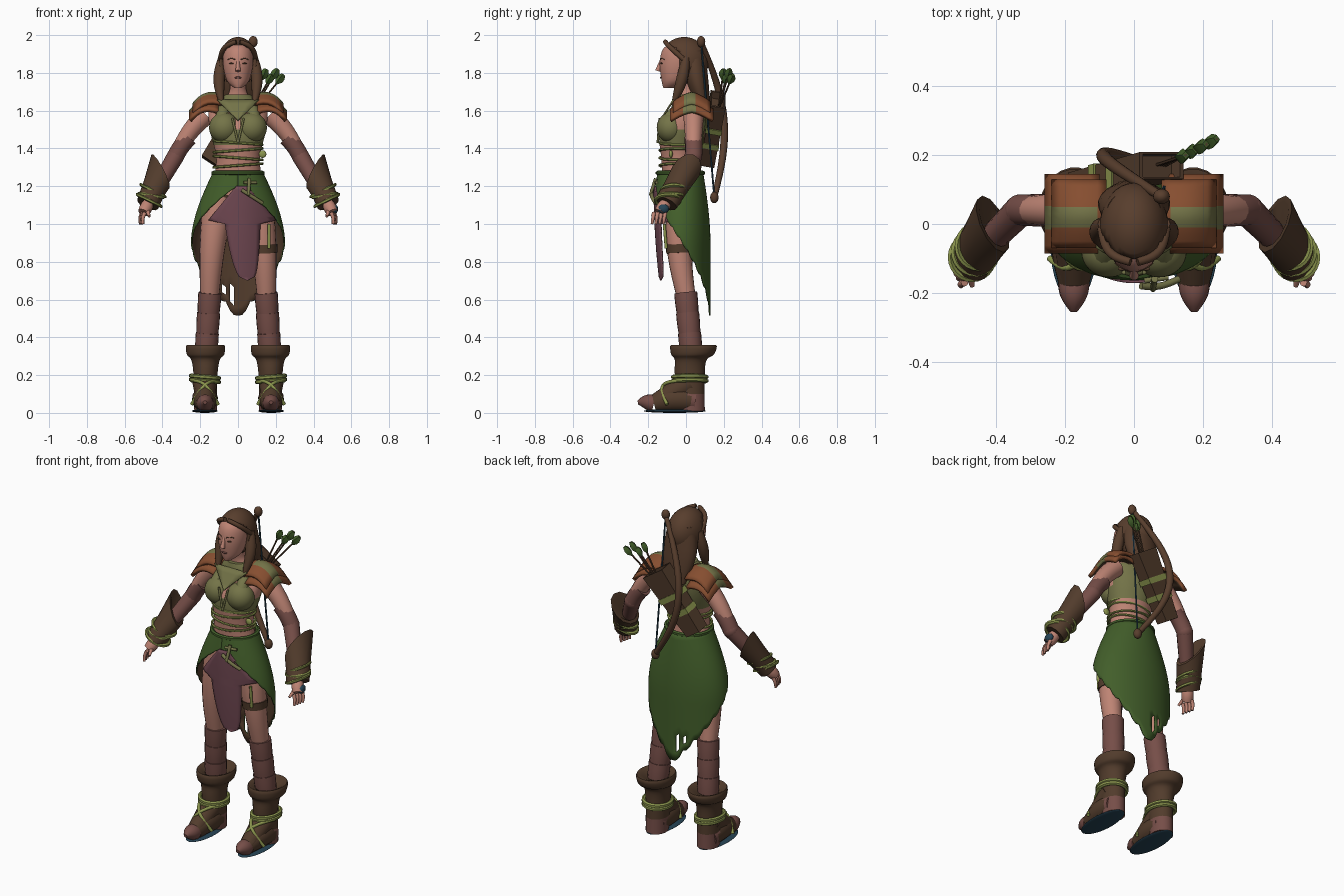
import bpy, bmesh, math
from mathutils import Matrix, Vector

default = bpy.data.objects.get("Cube")
if default:
    bpy.data.objects.remove(default, do_unlink=True)


def make_color(name, *rgb):
    linear = [((channel / 255 + 0.055) / 1.055) ** 2.4 for channel in rgb] + [1]
    mat = bpy.data.materials.new(name)
    mat.use_nodes = True
    mat.diffuse_color = linear
    mat.node_tree.nodes["Principled BSDF"].inputs["Base Color"].default_value = linear
    return mat


skin = make_color("skin", 190, 132, 116)
hair = make_color("brown hair", 88, 62, 45)
leather = make_color("dark leather", 82, 60, 44)
green = make_color("forest green cloth", 66, 94, 42)
olive = make_color("olive cloth", 116, 116, 72)
orange = make_color("orange leather", 134, 78, 48)
mauve = make_color("mauve cloth", 112, 72, 82)
wrap = make_color("reddish wrap", 118, 78, 72)
rope = make_color("green rope", 140, 150, 78)
teal = make_color("dark teal", 38, 68, 85)


def build(name, bm, materials, mirror=False, thick=0, rule=None, inner=0):
    mesh = bpy.data.meshes.new(name)
    bm.to_mesh(mesh)
    bm.free()
    for mat in materials if isinstance(materials, list) else [materials]:
        mesh.materials.append(mat)
    if rule:
        for face in mesh.polygons:
            face.material_index = int(rule(face.center))
    mesh.shade_smooth()
    mesh.set_sharp_from_angle(angle=math.radians(40))
    obj = bpy.data.objects.new(name, mesh)
    bpy.context.collection.objects.link(obj)
    if thick:
        solid = obj.modifiers.new("thickness", "SOLIDIFY")
        solid.thickness, solid.offset, solid.material_offset = thick, -1, inner
    if mirror:
        obj.modifiers.new("mirror", "MIRROR")


def loft(name, rings, materials, sides=16, closed=False, **options):
    """Skin a row of rings, each given as center and two half axes."""
    bm, loops = bmesh.new(), []
    for center, u, v in rings:
        angles = [math.tau * (i + 0.5) / sides for i in range(sides)]
        loops.append([bm.verts.new(center + u * math.cos(a) + v * math.sin(a)) for a in angles])
    pairs = list(zip(loops, loops[1:]))
    if closed:
        pairs.append((loops[-1], loops[0]))
    else:
        bm.faces.new(loops[0])
        bm.faces.new(loops[-1])
    for low, high in pairs:
        for i in range(sides):
            j = (i + 1) % sides
            bm.faces.new((low[i], low[j], high[j], high[i]))
    bmesh.ops.recalc_face_normals(bm, faces=bm.faces)
    build(name, bm, materials, **options)


def body(name, keys, materials, x=0, steps=4, **options):
    """Level ellipses, smoothly blended between keys of z, y, half width, half depth."""
    keys = [Vector(key) for key in keys]
    padded = [keys[0], *keys, keys[-1]]
    blended = []
    for before, a, b, after in zip(padded, padded[1:], padded[2:], padded[3:]):
        for t in (i / steps for i in range(steps)):
            ease = t * t * (3 - 2 * t)
            leave, arrive = t * (1 - t) ** 2, t * t * (t - 1)
            blended.append(a.lerp(b, ease) + (b - before) / 2 * leave + (after - a) / 2 * arrive)
    rings = [(Vector((x, y, z)), Vector((rx, 0, 0)), Vector((0, ry, 0))) for z, y, rx, ry in blended + keys[-1:]]
    loft(name, rings, materials, sides=24, **options)


def limb(name, start, end, r_start, r_end, materials, swell=0, bend=(0, 0, 0), steps=10, sides=14, **options):
    """Round tapered rod that can swell and bend in the middle."""
    start, end, bend = Vector(start), Vector(end), Vector(bend)
    side = (end - start).orthogonal().normalized()
    rings = []
    for t in (i / steps for i in range(steps + 1)):
        arch = math.sin(math.pi * t)
        along = (end - start + bend * math.pi * math.cos(math.pi * t)).normalized()
        u = along.cross(side).normalized()
        radius = r_start + (r_end - r_start) * t + swell * arch
        rings.append((start.lerp(end, t) + bend * arch, u * radius, along.cross(u) * radius))
    loft(name, rings, materials, sides, **options)


def hoop(name, center, rx, ry, radius, mat, tilt=0, **options):
    rings = []
    for a in (math.tau * i / 24 for i in range(24)):
        spoke = Vector((rx * math.cos(a), ry * math.sin(a), tilt * math.cos(a)))
        rings.append((Vector(center) + spoke, spoke.normalized() * radius, Vector((0, 0, radius))))
    loft(name, rings, mat, sides=6, closed=True, **options)


def sheet(name, point, nu, nv, materials, holes=(), **options):
    bm = bmesh.new()
    grid = [[bm.verts.new(point(i / nu, j / nv)) for j in range(nv + 1)] for i in range(nu + 1)]
    for i in range(nu):
        for j in range(nv):
            if (i, j) not in holes:
                bm.faces.new((grid[i][j], grid[i][j + 1], grid[i + 1][j + 1], grid[i + 1][j]))
    build(name, bm, materials, **options)


def ellipsoid(name, center, size, materials, cut=None, **options):
    bm = bmesh.new()
    placed = Matrix.LocRotScale(Vector(center), None, Vector(size))
    bmesh.ops.create_uvsphere(bm, u_segments=32, v_segments=20, radius=1, matrix=placed)
    if cut:
        opening = [face for face in bm.faces if cut(face.calc_center_median())]
        bmesh.ops.delete(bm, geom=opening, context="FACES")
    build(name, bm, materials, **options)


# Joints of the left side
shoulder, elbow = Vector((.17, .04, 1.58)), Vector((.33, .04, 1.36))
wrist, knuckles, fingertips = Vector((.47, -.1, 1.12)), Vector((.5, -.14, 1.06)), Vector((.51, -.15, 1))
hip, knee, ankle = Vector((.1, -.02, 1.14)), Vector((.15, 0, .62)), Vector((.17, .03, .3))
heel, ball, toe = Vector((.175, .05, .065)), Vector((.175, -.17, .05)), Vector((.175, -.255, .055))

# Torso, halter top and scarf
body("torso", [(1.15, -.02, .16, .1), (1.33, -.04, .115, .09), (1.5, -.02, .15, .12), (1.62, .02, .15, .08),
               (1.69, .01, .05, .05), (1.8, -.02, .05, .05)], [skin, olive],
     rule=lambda c: 1.42 < c.z < 1.61 and (c.y > 0 or c.z < 1.5))
ellipsoid("bust", (.073, -.08, 1.51), (.08, .075, .08), olive, mirror=True)
limb("halter_straps", (.085, -.095, 1.54), (.07, .04, 1.64), .04, .02, olive, bend=(0, -.01, .02), mirror=True)
body("neck_scarf", [(1.61, .01, .11, .09), (1.65, .01, .1, .08), (1.685, 0, .065, .062)], olive)
sheet("scarf_point", lambda u, v: ((u - .5) * .22 * (1 - v), -.07 - .07 * v, 1.66 - .11 * v), 4, 4, olive, thick=.01)
for k in range(4):
    hoop(f"waist_cord_{k}", (0, -.04, 1.31 + .04 * k), .13, .1, .007, rope, tilt=.01 * (-1) ** k)
ellipsoid("cord_knot", (.13, -.08, 1.37), (.02, .01, .02), rope)
limb("bust_lacing", (-.03, -.14, 1.56), (0, -.15, 1.43), .006, .006, olive, mirror=True)

# Head and face
body("head", [(1.72, -.09, .02, .03), (1.76, -.06, .06, .07), (1.85, -.04, .08, .1), (1.93, -.03, .07, .09),
              (1.97, -.02, .02, .03)], skin)
limb("nose", (0, -.13, 1.87), (0, -.15, 1.81), .007, .014, skin)
ellipsoid("eyes", (.033, -.13, 1.85), (.014, .006, .004), leather, mirror=True)
limb("eyebrows", (.015, -.135, 1.87), (.055, -.114, 1.87), .003, .002, hair, bend=(0, -.003, .006), mirror=True)
ellipsoid("lips", (0, -.13, 1.775), (.018, .008, .006), wrap)

# Hair
ellipsoid("hair_cap", (0, -.01, 1.86), (.1, .13, .13), hair, thick=.015,
          cut=lambda c: c.y < -.025 and c.z < 1.95 - 4 * c.x ** 2)
body("back_hair", [(1.92, .03, .08, .07), (1.75, .06, .105, .06), (1.59, .1, .065, .03)], hair)
limb("front_locks", (.085, 0, 1.88), (.085, -.07, 1.63), .02, .008, hair, swell=.016, bend=(.015, .01, 0), mirror=True)
limb("temple_braids", (.01, -.11, 1.965), (.093, -.01, 1.87), .012, .014, hair, bend=(.02, -.02, .015), mirror=True)

# Arms, sleeves and hands
limb("upper_arms", shoulder, elbow, .055, .038, skin, bend=(.01, 0, .01), mirror=True)
limb("forearms", elbow, wrist, .038, .026, skin, mirror=True)
limb("upper_sleeves", shoulder.lerp(elbow, .55), elbow, .047, .046, wrap, bend=(.004, 0, .004), mirror=True)
limb("lower_sleeves", elbow, elbow.lerp(wrist, .6), .046, .04, wrap, mirror=True)
ellipsoid("elbow_folds", elbow, (.046, .046, .046), wrap, mirror=True)
limb("palms", wrist, knuckles, .026, .03, skin, swell=.006, mirror=True)
ellipsoid("left_hand_guard", (.51, -.12, 1.08), (.02, .03, .025), teal)
for k in range(4):
    spread = Vector((.005, .02, 0)) * (k - 1.5)
    limb(f"finger_{k}", knuckles + spread, fingertips + spread, .011, .007, skin, bend=(.006, 0, 0), mirror=True)
limb("thumbs", wrist.lerp(knuckles, .5), (.47, -.18, 1.04), .016, .007, skin, mirror=True)

# Flared bracers with cord wraps
cuff_top, cuff_end = Vector((.41, 0, 1.28)), wrist.lerp(elbow, -.05)
flare = Vector((.045, .02, .09)), Vector((.02, .08, 0))
snug = Vector((.057, .02, .02)), Vector((0, .055, -.03))
middle = [a.lerp(b, .4) for a, b in zip(snug, flare)]
loft("bracers", [(cuff_end, *snug), (cuff_end.lerp(cuff_top, .5), *middle), (cuff_top, *flare),
                 (cuff_top, *[axis * .8 for axis in flare]), (elbow.lerp(wrist, .6), *[axis / 3 for axis in flare])],
     leather, sides=12, mirror=True)
for k in range(3):
    hoop(f"wrist_cord_{k}", cuff_end.lerp(cuff_top, .1 + .15 * k), .063, .064, .01, rope,
         tilt=.03 - .02 * (k % 2), mirror=True)

# Layered shoulder pads with a pale band
for k, name in enumerate(("upper_pads", "lower_pads")):
    sheet(name, lambda u, v: (.08 + .16 * v + .02 * k, .03 + (u - .5) * (.2 + .03 * k),
                              1.7 - .04 * k - .14 * abs(u - .5) ** 1.5 - .08 * (v - .4) ** 2 - .03 * v ** 4),
          10, 6, [orange, olive, leather], thick=.02, inner=2, mirror=True,
          rule=lambda c: -.01 < c.y < .05 and c.x > .1)

# Legs with layered wraps
limb("thighs", hip, knee, .085, .05, skin, bend=(.01, -.025, 0), sides=20, mirror=True)
limb("calves", knee, ankle, .05, .045, skin, sides=20, mirror=True)
for k in range(3):
    limb(f"leg_wrap_{k}", knee.lerp(ankle, k / 3 - .05), knee.lerp(ankle, (k + 1) / 3), .061, .056, wrap,
         swell=.002, sides=20, mirror=True)
limb("thigh_band", (.136, -.035, .89), (.138, -.034, .845), .073, .07, leather, sides=20)
limb("thigh_cord", (.165, -.115, 1), (.165, -.105, .87), .008, .008, rope)

# Boots with turned cuffs, open toes, soles and crossed cords
body("boots", [(.01, .03, .06, .07), (.2, .02, .064, .08), (.28, .025, .076, .085), (.31, .035, .1, .115),
               (.36, .04, .1, .12), (.33, .03, .05, .05)], [leather, wrap], x=.172, mirror=True,
     rule=lambda c: c.z < .1)
limb("feet", heel, ball, .064, .046, [leather, wrap], swell=.013, bend=(0, 0, .015), mirror=True,
     rule=lambda c: c.y > .02)
limb("toes", ball, toe, .046, .01, wrap, swell=.01, bend=(0, 0, .005), mirror=True)
limb("insteps", (.175, .02, .16), ball, .066, .045, leather, mirror=True)
ellipsoid("soles", (.175, -.06, .01), (.068, .165, .01), teal, mirror=True)
for k in range(2):
    hoop(f"ankle_cord_{k}", (.175, .02, .17 + .02 * k), .074, .088, .012, rope, tilt=.006, mirror=True)
    lean = Vector((.07 * (-1) ** k, 0, 0))
    limb(f"instep_cord_{k}", Vector((.175, 0, .17)) + lean, Vector((.175, -.1, .045)) - lean, .009, .009, rope,
         bend=(0, -.07, .04), mirror=True)


# Wrap skirt, short in front and pointed behind
def skirt_point(u, v):
    angle, backness = math.tau * u, 1 - abs(2 * u - 1)
    tatter = .015 * math.cos(math.tau * 24 * u) * backness * v ** 8
    z = 1.28 + (1.2 - .7 * backness ** 1.3 + tatter - 1.28) * v
    spread = math.sin(min(1, (1.28 - z) / .4) * math.pi / 2)
    return (.13 + .12 * spread) * math.sin(angle), -.03 - (.12 + .04 * spread) * math.cos(angle), z


def apron_point(u, v):
    half = .03 + .42 * v if v < .38 else .11 * (1 - v) ** .3
    x = .02 + .03 * v * v + half * (2 * u - 1)
    return x, -.172 + 2.2 * x * x + .03 * v * v, 1.2 - .5 * v


sheet("skirt", skirt_point, 72, 16, [green, leather], thick=.008, inner=1, holes=[(37, 13), (37, 14), (39, 14)])
sheet("front_apron", apron_point, 8, 25, mauve, thick=.008)
hoop("waistband", (0, -.03, 1.27), .13, .12, .012, green)
limb("hip_sash", (.02, -.18, 1.18), (.13, -.16, 1.11), .01, .01, olive, bend=(0, -.01, 0))
limb("sash_knot", (.06, -.16, 1.24), (.055, -.19, 1.15), .01, .008, olive)
limb("sash_bar", (.03, -.165, 1.22), (.1, -.155, 1.22), .008, .008, olive)


# Quiver and arrows
def quiver_ring(t, grow=1):
    center = Vector((-.15, .11, 1.33)).lerp(Vector((.08, .17, 1.66)), t)
    return center, Vector((.09, 0, -.06)) * grow * (.65 + .35 * t), Vector((0, .055, -.01)) * grow


loft("quiver", [quiver_ring(0), quiver_ring(1), quiver_ring(1, .85), quiver_ring(.9, .85)], leather, sides=4)
for k in range(2):
    low = .3 + k / 4
    loft(f"quiver_band_{k}", [quiver_ring(low, 1.1), quiver_ring(low + .08, 1.1)], rope, sides=4)
for k in range(4):
    start, end = Vector((.06 + .01 * k, .17, 1.6)), Vector((.15 + .03 * k, .2 + .016 * k, 1.82 - .03 * (k % 2)))
    limb(f"arrow_{k}", start, end, .005, .005, leather, sides=6)
    limb(f"fletching_{k}", start.lerp(end, .75), end, .006, .012, green, swell=.014, steps=3, sides=4)

# Bow slung across the back
bow_top, bow_foot = Vector((.08, .08, 1.965)), Vector((.1, .15, 1.14))
limb("bow", bow_top, bow_foot, .013, .015, hair, swell=.006, bend=(-.18, .085, 0), steps=20)
limb("bowstring", bow_top, bow_foot, .005, .005, teal, sides=6)
for name, end in (("bow_top_tip", bow_top), ("bow_foot_tip", bow_foot)):
    ellipsoid(name, end, (.024, .022, .03), hair)
